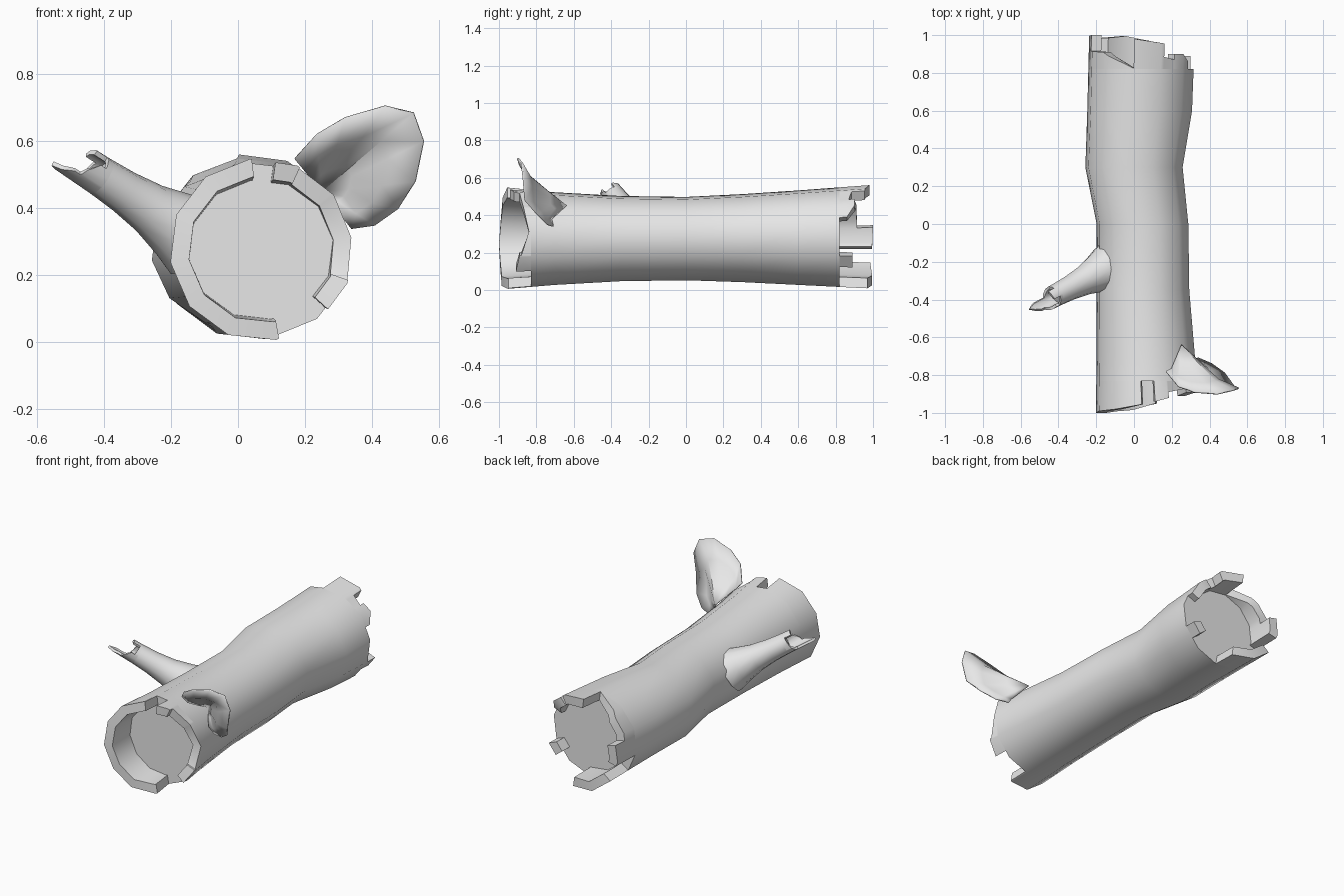
import bpy
import bmesh
from math import sin, cos, radians, floor
from mathutils import Vector

cube = bpy.data.objects.get("Cube")
if cube:
    bpy.data.objects.remove(cube)

grey = bpy.data.materials.new("plain grey")
grey.use_nodes = True
grey.diffuse_color = (0.8, 0.8, 0.8, 1)
grey.node_tree.nodes["Principled BSDF"].inputs["Base Color"].default_value = (0.8, 0.8, 0.8, 1)

SIDES, PHASE = 12, 8
STEP = 360 / SIDES


def finish(bm, name):
    bmesh.ops.recalc_face_normals(bm, faces=bm.faces)
    mesh = bpy.data.meshes.new(name)
    bm.to_mesh(mesh)
    bm.free()
    ob = bpy.data.objects.new(name, mesh)
    bpy.context.collection.objects.link(ob)
    mesh.materials.append(grey)
    bpy.ops.object.select_all(action='DESELECT')
    ob.select_set(True)
    bpy.context.view_layer.objects.active = ob
    bpy.ops.object.shade_smooth_by_angle(angle=radians(42))
    return ob


def loft(bm, sections):
    rings = [[bm.verts.new(p) for p in s] for s in sections]
    n = len(rings[0])
    for a, b in zip(rings, rings[1:]):
        for i in range(n):
            j = (i + 1) % n
            bm.faces.new((a[i], a[j], b[j], b[i]))
    bm.faces.new(rings[0])
    bm.faces.new(rings[-1])


def lookup(table, t):
    """Linear interpolation of table rows by their first value."""
    if t <= table[0][0]:
        return table[0][1:]
    for a, b in zip(table, table[1:]):
        if t <= b[0]:
            f = (t - a[0]) / (b[0] - a[0])
            return [p + (q - p) * f for p, q in zip(a[1:], b[1:])]
    return table[-1][1:]


def polygon(angle):
    """Point on a unit polygon at the given angle."""
    k = floor((angle - PHASE) / STEP)
    f = (angle - PHASE) / STEP - k
    a, b = (radians(PHASE + STEP * (k + i)) for i in (0, 1))
    return cos(a) * (1 - f) + cos(b) * f, sin(a) * (1 - f) + sin(b) * f


# Log: position along y, then left, right, bottom and top limits
LOG = [(-1, -.205, .36, 0, .555), (-.7, -.2, .325, .025, .525),
       (-.35, -.2, .295, .045, .505), (0, -.2, .29, .05, .5),
       (.3, -.26, .26, .04, .515), (.6, -.25, .31, .025, .535),
       (1, -.24, .325, .005, .565)]


def log_point(angle, y, scale=1):
    x0, x1, z0, z1 = lookup(LOG, y)
    c, s = polygon(angle)
    return Vector(((x0 + x1) / 2 + c * scale * (x1 - x0) / 2, y,
                   (z0 + z1) / 2 + s * scale * (z1 - z0) / 2))


# Branch: distance along its axis, then radius
BRANCH = [(-.17, .13), (-.1, .105), (0, .078), (.1, .065), (.19, .06), (.35, .057)]
origin = Vector((-.265, -.3, .4))
axis = Vector((-.763, -.395, .5)).normalized()
side = axis.cross(Vector((0, 0, 1))).normalized()
rise = side.cross(axis)


def branch_point(angle, t, scale=1):
    r = lookup(BRANCH, t)[0] * scale
    c, s = polygon(angle)
    return origin + axis * t + (side * c + rise * s) * r


def tube(name, point, stations):
    bm = bmesh.new()
    loft(bm, [[point(PHASE + STEP * i, t) for i in range(SIDES)] for t in stations])
    return finish(bm, name)


def splinters(name, point, base, inner, teeth):
    """Curved wall pieces; each tooth lists (angle, edge position)."""
    bm = bmesh.new()
    for tooth in teeth:
        angles = {a for a, _ in tooth}
        corners = {PHASE + STEP * k for k in range(-SIDES, 2 * SIDES)}
        angles |= {a for a in corners if tooth[0][0] < a < tooth[-1][0]}
        sections = []
        for a in sorted(angles):
            tip = lookup(tooth, a)[0]
            sections.append([point(a, base), point(a, tip),
                             point(a, tip, inner), point(a, base, inner)])
        loft(bm, sections)
    return finish(bm, name)


FRONT, BACK, STUB = -.83, .82, .19
tube("log_body", log_point, [FRONT, -.7, -.35, 0, .3, .6, BACK])
splinters("front_broken_rim", log_point, FRONT, .8, [
    [(97, -.955), (128, -.98), (188, -1), (248, -.985), (280, -.95)],
    [(66, -.92), (82, -.94)],
    [(-20, -.88), (8, -.84), (40, -.87), (66, -.89)],
    [(317, -.91), (340, -.89)]])
splinters("back_broken_rim", log_point, BACK, .8, [
    [(64, .955), (98, .98)],
    [(98, .825), (138, .91), (167, .915)],
    [(167, 1), (194, .995)],
    [(218, .985), (248, .995), (278, .97)],
    [(322, .89), (338, .89)],
    [(24, .86), (38, .9), (50, .9)],
    [(50, .87), (64, .885)]])

# Broken side branch
tube("branch", branch_point, [-.17, -.1, 0, .1, STUB])
splinters("branch_broken_tip", branch_point, STUB, .75, [
    [(50, .25), (105, .245)],
    [(105, .205), (165, .21)],
    [(165, .23), (200, .26), (225, .27)],
    [(225, .29), (268, .35), (290, .31)],
    [(290, .24), (340, .22), (410, .21)]])

# Curled bark flap: a fan from its root out to a curved edge
root = Vector((.25, -.64, .45))
edge = [Vector(p) for p in (
    (.17, -.78, .55), (.235, -.86, .62), (.32, -.89, .67), (.44, -.9, .705),
    (.525, -.88, .685), (.555, -.87, .6), (.53, -.86, .48), (.48, -.79, .4),
    (.41, -.74, .35), (.34, -.71, .34))]
bm = bmesh.new()
tip = bm.verts.new(root)
rows = []
for f, bend in ((.3, -.02), (.65, -.035), (1, 0)):
    rows.append([bm.verts.new(root.lerp(p, f) + Vector((0, bend, 0))) for p in edge])
for i in range(len(edge) - 1):
    bm.faces.new((tip, rows[0][i], rows[0][i + 1]))
    for a, b in zip(rows, rows[1:]):
        bm.faces.new((a[i], b[i], b[i + 1], a[i + 1]))
flap = finish(bm, "bark_flap")
thick = flap.modifiers.new("thickness", 'SOLIDIFY')
thick.thickness = .008
thick.offset = 0
